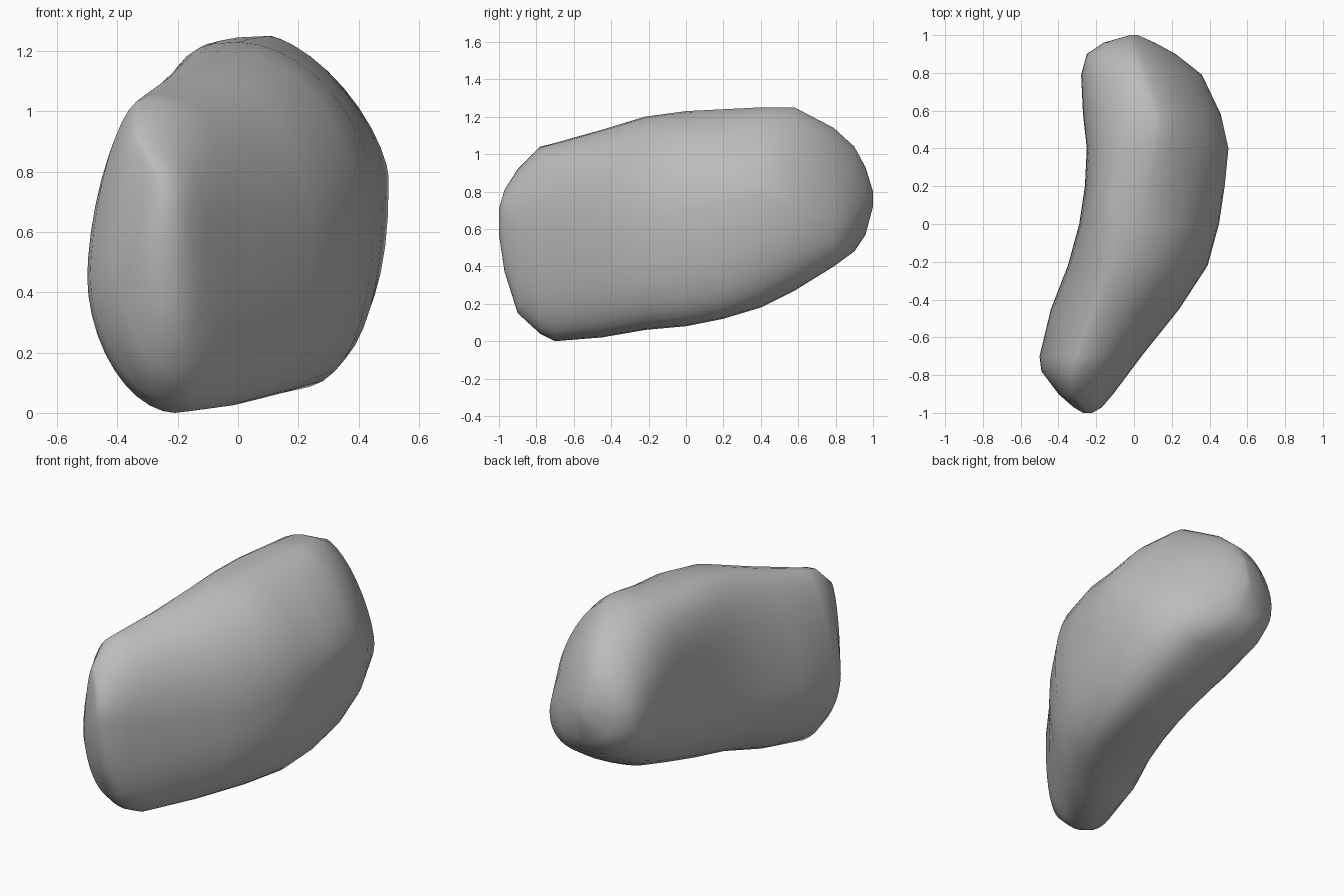
import bpy, bmesh
from math import cos, sin, tau, exp

cube = bpy.data.objects.get("Cube")
if cube:
    bpy.data.objects.remove(cube)

SIDES = 40

# Cross-sections from front to back, in hundredths of a unit:
# y, left x, right x, bottom z, top z, crown x, keel x, height of left bulge, height of right bulge
STATIONS = [
    (-100, -27, -22, 57, 71, -25, -25, 64, 65),
    (-97, -32, -17, 37, 81, -27, -24, 58, 64),
    (-90, -40, -11, 15, 92, -34, -23, 50, 62),
    (-78, -49, -2, 4, 104, -32, -22, 45, 60),
    (-70, -50, 4, 0, 106, -29, -21, 45, 60),
    (-45, -44, 24, 2, 113, -18, -8, 45, 60),
    (-22, -35, 39, 6, 120, -7, 8, 50, 64),
    (0, -29, 45, 8, 123, 0, 18, 60, 70),
    (20, -26, 48, 12, 124, 4, 22, 65, 75),
    (40, -25, 50, 18, 125, 10, 22, 68, 78),
    (58, -27, 46, 27, 125, 11, 20, 70, 68),
    (79, -28, 36, 40, 114, 4, 14, 72, 60),
    (90, -25, 22, 48, 104, 0, 5, 75, 66),
    (96, -16, 11, 57, 93, -1, 0, 76, 73),
    (100, -2, 2, 72, 80, 0, 0, 77, 77),
]


def fullness(y, on_right, on_top):
    """How square each corner is at a given distance along the stone."""
    if on_top and on_right:
        return max(1.5, min(2.1, 1.85 - 1.2 * y))
    if on_top:
        return 1.65 + 1.6 * exp(-((y - 0.2) / 0.45) ** 2)
    if on_right:
        return 2.4
    return max(1.85, min(2.4, 2.4 + y))


def ring(bm, station):
    """One closed cross-section made of four joined superellipse quarters."""
    y, left, right, bottom, top, crown, keel, left_z, right_z = (v / 100 for v in station)
    verts = []
    for i in range(SIDES):
        angle = tau * i / SIDES
        c, s = cos(angle), sin(angle)
        power = 2 / fullness(y, c > 0, s > 0)
        side_x, side_z = (right, right_z) if c > 0 else (left, left_z)
        mid_x, end_z = (crown, top) if s > 0 else (keel, bottom)
        x = mid_x + (side_x - mid_x) * abs(c) ** power
        z = side_z + (end_z - side_z) * abs(s) ** power
        verts.append(bm.verts.new((x, y, z)))
    return verts


# Stone body lofted through the cross-sections
bm = bmesh.new()
rings = [ring(bm, station) for station in STATIONS]
for near, far in zip(rings, rings[1:]):
    for i in range(SIDES):
        j = (i + 1) % SIDES
        bm.faces.new((near[i], near[j], far[j], far[i]))

# Closed ends
bm.faces.new(rings[0])
bm.faces.new(rings[-1])
bmesh.ops.recalc_face_normals(bm, faces=bm.faces)
for face in bm.faces:
    face.smooth = True

mesh = bpy.data.meshes.new("stone")
bm.to_mesh(mesh)
bm.free()
stone = bpy.data.objects.new("stone", mesh)
bpy.context.collection.objects.link(stone)

# Plain grey stone colour
grey = bpy.data.materials.new("stone grey")
grey.use_nodes = True
colour = (0.5, 0.5, 0.5, 1)
grey.diffuse_color = colour
grey.node_tree.nodes["Principled BSDF"].inputs["Base Color"].default_value = colour
mesh.materials.append(grey)
